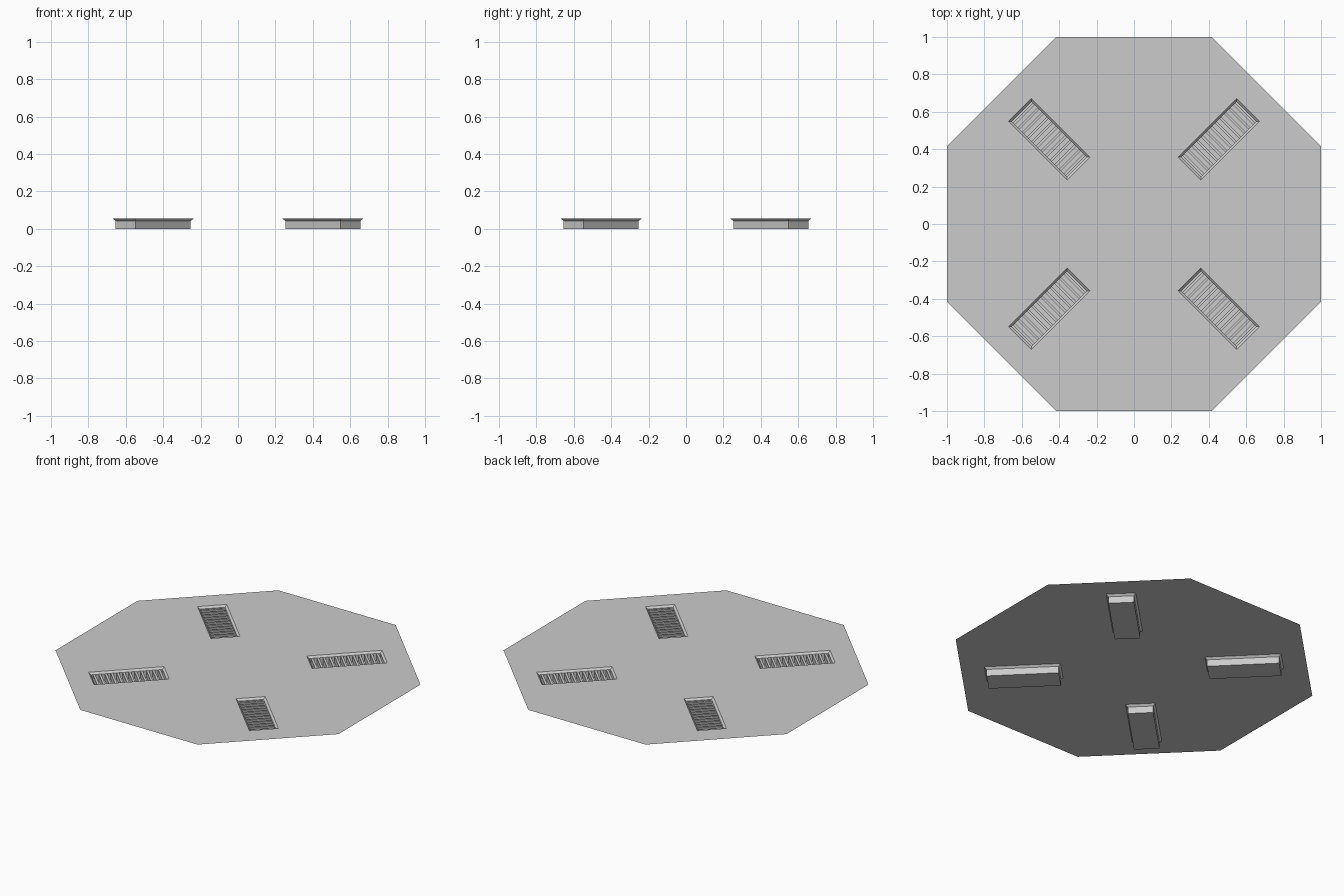
import bpy, bmesh
from math import pi, cos, sin
from mathutils import Matrix, Vector

if "Cube" in bpy.data.objects:
    bpy.data.objects.remove(bpy.data.objects["Cube"])

TOP, LIP = 0.055, 0.043          # panel height, lower edge of the bevelled lip
RIM = (0.443, 0.172)             # opening in the panel
BOX = (0.419, 0.148)             # recessed tray
DIST = 0.641                     # distance of each vent from the centre
BARS = 12


def placement(i):
    return Matrix.Rotation(pi / 4 + i * pi / 2, 4, 'Z') @ Matrix.Translation((DIST, 0, 0))


def rect(size, z):
    x, y = size[0] / 2, size[1] / 2
    return [Vector(p) for p in ((-x, -y, z), (x, -y, z), (x, y, z), (-x, y, z))]


def finish(bm, name):
    mesh = bpy.data.meshes.new(name)
    bm.to_mesh(mesh)
    bm.free()
    ob = bpy.data.objects.new(name, mesh)
    bpy.context.collection.objects.link(ob)
    return ob


# Octagonal sheet with four rectangular openings
bm = bmesh.new()
r = 1 / cos(pi / 8)
loops = [[Vector((r * cos(pi / 8 + k * pi / 4), r * sin(pi / 8 + k * pi / 4), TOP)) for k in range(8)]]
loops += [[placement(i) @ p for p in rect(RIM, TOP)] for i in range(4)]
for loop in loops:
    vs = [bm.verts.new(p) for p in loop]
    for a, b in zip(vs, vs[1:] + vs[:1]):
        bm.edges.new((a, b))
bmesh.ops.triangle_fill(bm, use_beauty=True, use_dissolve=False, edges=bm.edges[:], normal=(0, 0, 1))
for f in bm.faces:
    f.normal_update()
    if f.normal.z < 0:
        f.normal_flip()
finish(bm, "octagonal_panel")

# Recessed tray: sloped lip, straight walls and floor, all facing inward
bm = bmesh.new()
rings = [[bm.verts.new(p) for p in rect(s, z)] for s, z in ((RIM, TOP), (BOX, LIP), (BOX, 0))]
for up, low in zip(rings, rings[1:]):
    for k in range(4):
        n = (k + 1) % 4
        bm.faces.new((up[n], up[k], low[k], low[n]))
bm.faces.new(rings[-1])
tray = finish(bm, "vent_tray")

# Row of upright bars across the tray
bm = bmesh.new()
pitch = BOX[0] / BARS
for k in range(BARS):
    x = (k + 0.5) * pitch - BOX[0] / 2
    bmesh.ops.create_cube(bm, size=1, matrix=Matrix.Translation((x, 0, 0.0235))
                          @ Matrix.Diagonal((0.014, BOX[1], 0.039, 1)))
bars = finish(bm, "vent_bars")

# Repeat the vent on the four diagonals
for src in (tray, bars):
    for i in range(4):
        ob = src if i == 0 else src.copy()
        if i:
            bpy.context.collection.objects.link(ob)
        ob.matrix_world = placement(i)
